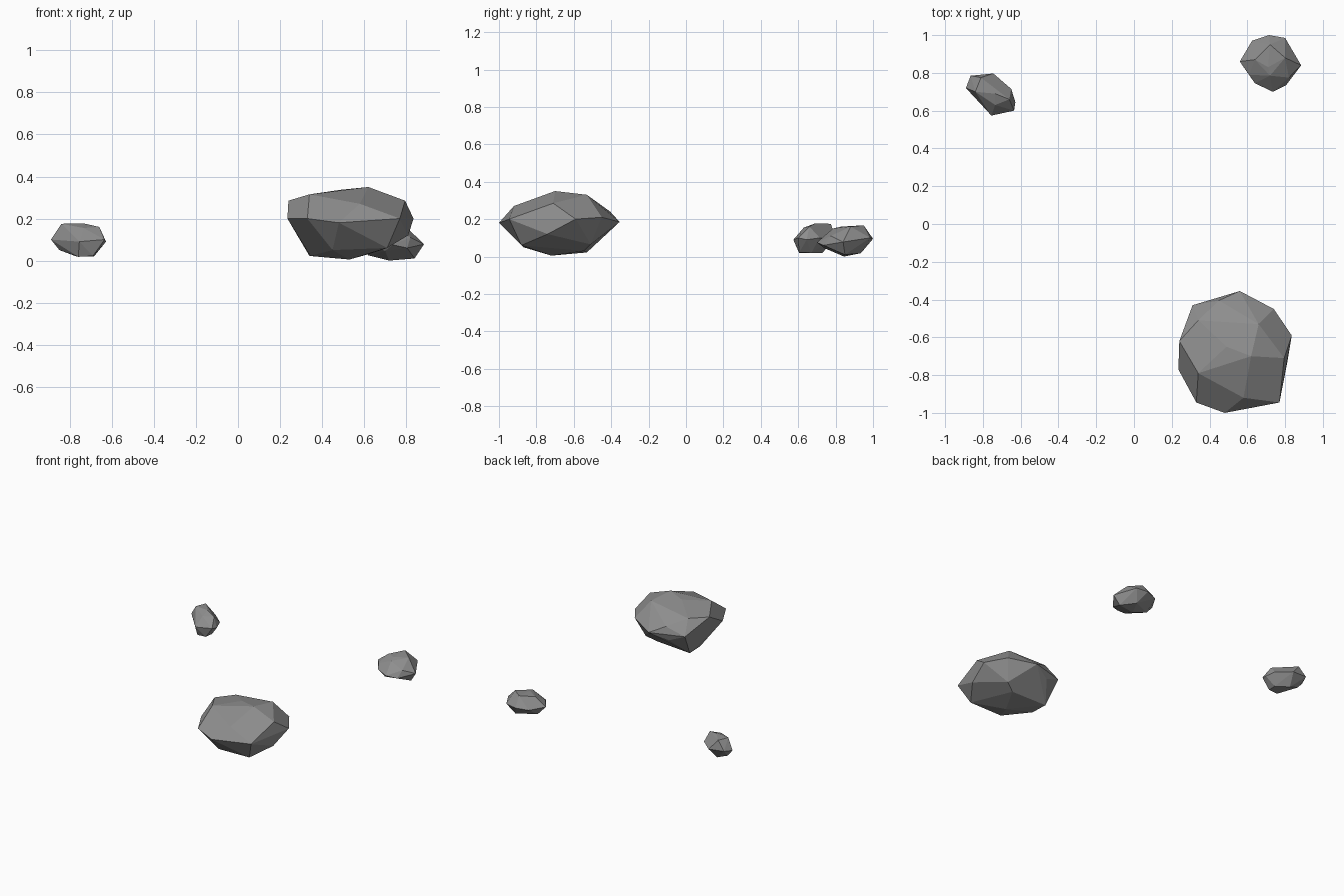
import bpy, bmesh
from math import radians
from mathutils import Vector

stone = bpy.data.materials.new("dark_stone")
stone.diffuse_color = (.27, .27, .27, 1)


def rock(name, upper, girdle, lower, dents=()):
    """Faceted boulder: convex skin over its crown, girdle and base corners."""
    bm = bmesh.new()
    for p in upper + girdle + lower:
        bm.verts.new(p)
    bmesh.ops.convex_hull(bm, input=bm.verts[:])
    loose = [v for v in bm.verts if not v.link_faces]
    bmesh.ops.delete(bm, geom=loose, context='VERTS')
    # push the nearest edge in to make a shallow hollow
    for p in dents:
        p = Vector(p)
        edge = min(bm.edges, key=lambda e: (
            (e.verts[0].co + e.verts[1].co) / 2 - p).length)
        cut = bmesh.ops.subdivide_edges(bm, edges=[edge], cuts=1)
        for g in cut['geom_inner']:
            if isinstance(g, bmesh.types.BMVert):
                g.co = p
    # merge nearly flat triangles into larger facets
    bmesh.ops.dissolve_limit(bm, angle_limit=radians(6),
                             verts=bm.verts[:], edges=bm.edges[:])
    bmesh.ops.recalc_face_normals(bm, faces=bm.faces[:])
    me = bpy.data.meshes.new(name)
    bm.to_mesh(me)
    bm.free()
    me.materials.append(stone)
    ob = bpy.data.objects.new(name, me)
    bpy.context.collection.objects.link(ob)


# large boulder at the front right
rock("large_rock",
     upper=[(.62, -.70, .35), (.49, -.65, .337), (.34, -.79, .315),
            (.58, -.92, .27), (.66, -.53, .33), (.34, -.51, .29),
            (.795, -.71, .285), (.24, -.62, .285)],
     girdle=[(.56, -.355, .185), (.74, -.45, .21), (.835, -.59, .20),
             (.81, -.74, .12), (.77, -.945, .20),
             (.48, -1.0, .18), (.33, -.945, .20), (.235, -.77, .20),
             (.31, -.43, .19), (.45, -.405, .24), (.43, -.41, .14)],
     lower=[(.53, -.72, .005), (.62, -.545, .03), (.69, -.51, .065),
            (.71, -.88, .06), (.45, -.87, .05), (.34, -.53, .022),
            (.345, -.66, .022)],
     dents=[(.60, -.94, .14)])

# flat stone at the back right
rock("back_right_rock",
     upper=[(.71, .83, .16), (.72, .95, .167), (.80, .88, .16),
            (.64, .87, .15), (.72, .785, .15)],
     girdle=[(.56, .86, .09), (.625, .97, .09), (.715, 1.0, .095),
             (.80, .985, .10), (.885, .84, .078), (.82, .775, .11),
             (.805, .735, .06), (.735, .70, .075), (.64, .745, .08),
             (.61, .79, .10)],
     lower=[(.72, .845, .0), (.84, .85, .01), (.76, .935, .018),
            (.62, .87, .025), (.70, .74, .045)])

# small stone at the back left
rock("back_left_rock",
     upper=[(-.81, .775, .175), (-.84, .70, .175), (-.735, .69, .177),
            (-.66, .66, .16), (-.735, .63, .155)],
     girdle=[(-.89, .72, .10), (-.865, .785, .11), (-.745, .797, .10),
             (-.65, .715, .10), (-.628, .645, .09), (-.635, .60, .10),
             (-.755, .574, .09), (-.84, .665, .09)],
     lower=[(-.85, .72, .05), (-.77, .73, .02), (-.685, .67, .02),
            (-.76, .605, .018), (-.69, .605, .022)])
